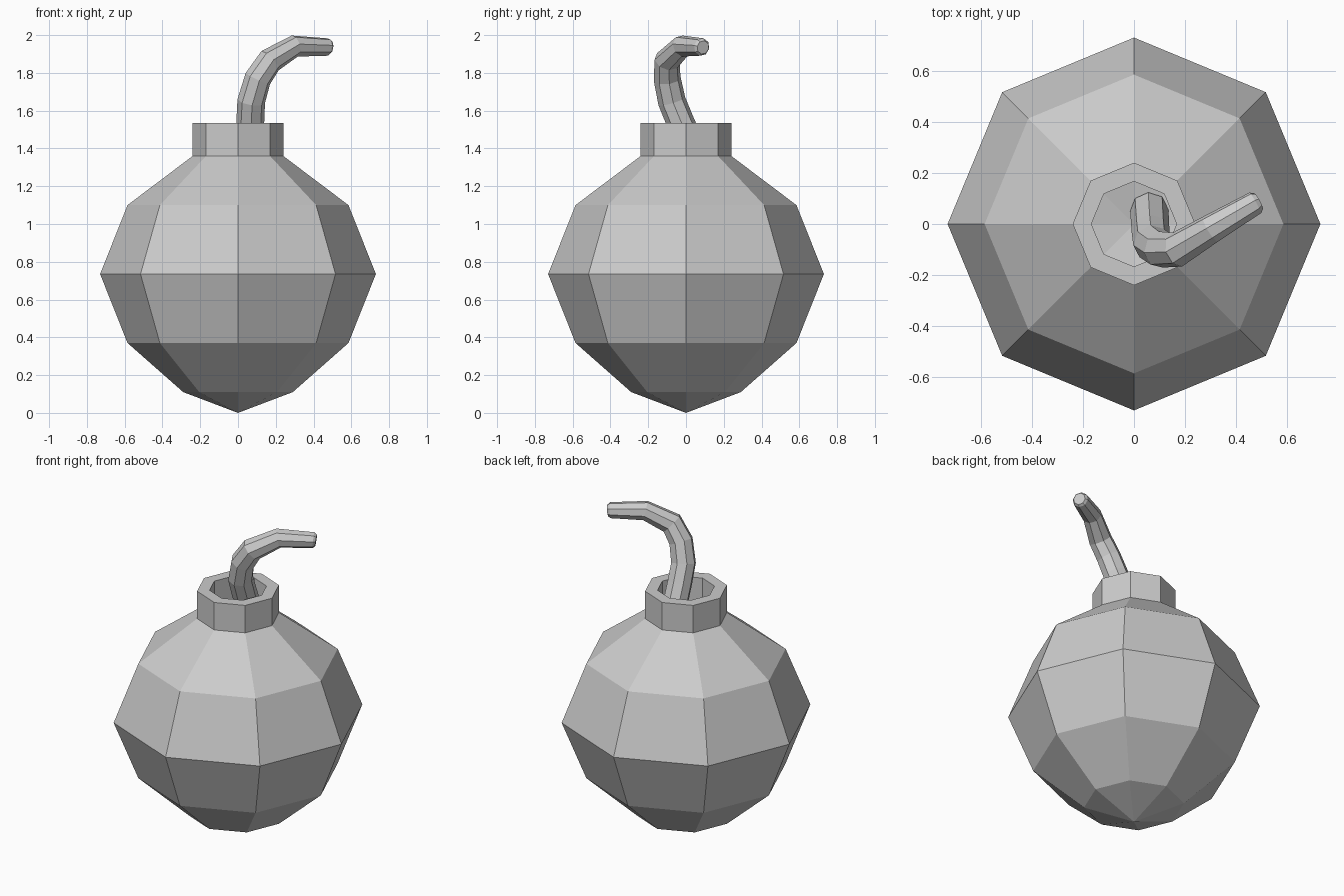
import bpy
import bmesh
from math import cos, sin, pi

if "Cube" in bpy.data.objects:
    bpy.data.objects.remove(bpy.data.objects["Cube"])

SIDES = 8


def lathe(name, profile):
    """Revolve (radius, height) points around z; zero radius makes a pole."""
    bm = bmesh.new()
    rings = []
    for r, z in profile:
        n = SIDES if r > 0 else 1
        rings.append([bm.verts.new((r * cos(2 * pi * i / SIDES), r * sin(2 * pi * i / SIDES), z))
                      for i in range(n)])
    for a, b in zip(rings, rings[1:]):
        for i in range(SIDES):
            j = (i + 1) % SIDES
            quad = [a[i % len(a)], a[j % len(a)], b[j % len(b)], b[i % len(b)]]
            bm.faces.new(list(dict.fromkeys(quad)))
    bmesh.ops.recalc_face_normals(bm, faces=bm.faces)
    mesh = bpy.data.meshes.new(name)
    bm.to_mesh(mesh)
    bm.free()
    obj = bpy.data.objects.new(name, mesh)
    bpy.context.collection.objects.link(obj)
    return obj


# Faceted round shell with the raised collar and its recessed socket
lathe("bomb_shell", [
    (0, 0), (0.29, 0.11), (0.585, 0.37), (0.73, 0.735), (0.585, 1.10),
    (0.24, 1.36), (0.24, 1.535), (0.167, 1.535), (0.167, 1.36), (0, 1.33)])

# Bent, tapering fuse: x, y, z, radius
path = [
    (0.06, 0.055, 1.345, 0.075), (0.065, -0.03, 1.54, 0.074),
    (0.07, -0.075, 1.65, 0.074), (0.105, -0.10, 1.77, 0.072),
    (0.17, -0.10, 1.865, 0.069), (0.30, -0.02, 1.942, 0.058),
    (0.475, 0.083, 1.937, 0.047), (0.488, 0.09, 1.935, 0.036)]
curve = bpy.data.curves.new("fuse", 'CURVE')
curve.dimensions = '3D'
curve.bevel_depth = 1.0
curve.bevel_resolution = 2
curve.use_fill_caps = True
spline = curve.splines.new('POLY')
spline.points.add(len(path) - 1)
for point, (x, y, z, r) in zip(spline.points, path):
    point.co = (x, y, z, 1)
    point.radius = r
spline.use_smooth = False
fuse = bpy.data.objects.new("fuse", curve)
bpy.context.collection.objects.link(fuse)
bpy.context.view_layer.objects.active = fuse
fuse.select_set(True)
bpy.ops.object.convert(target='MESH')
